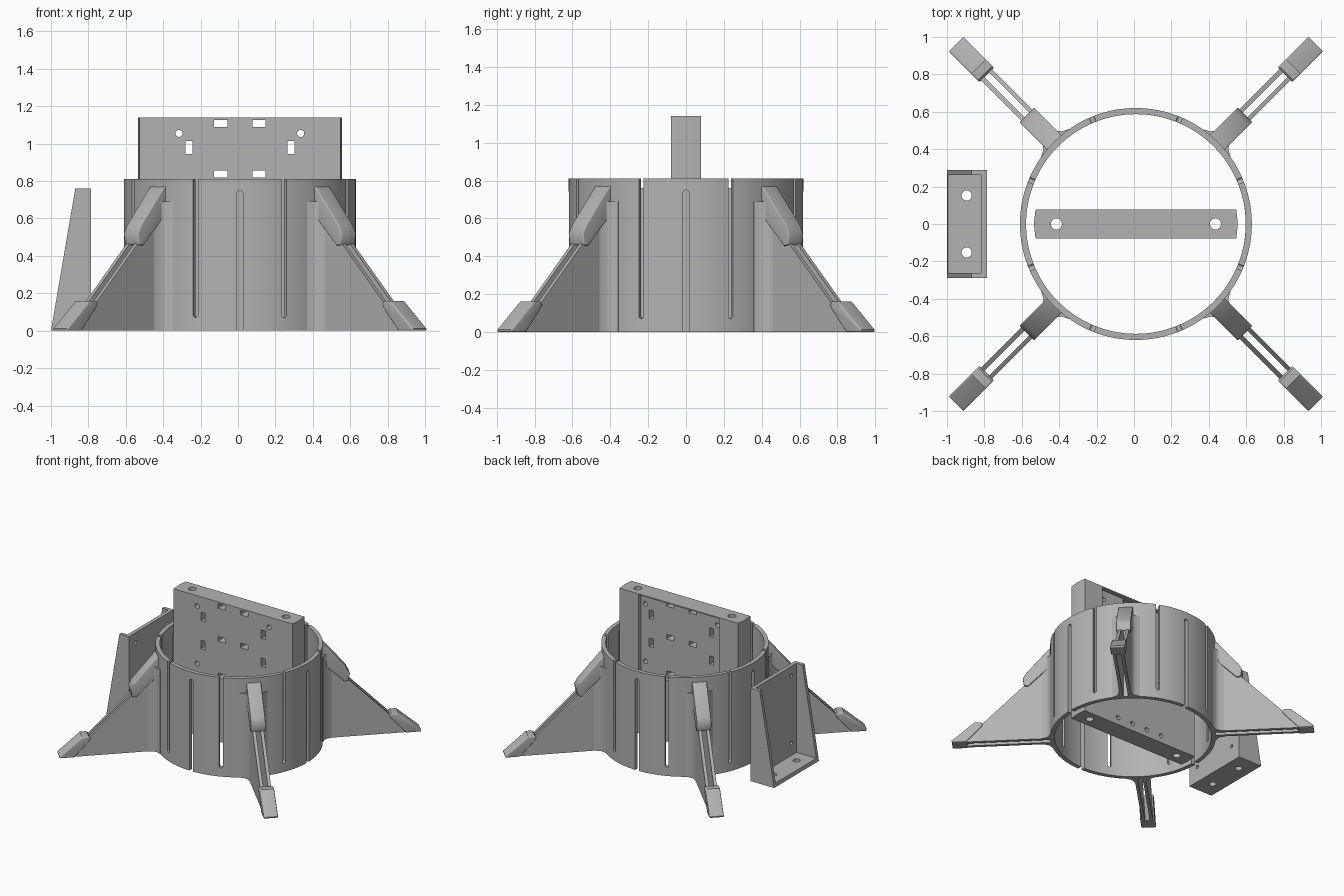
import bpy, bmesh, math
from mathutils import Matrix, Vector

if "Cube" in bpy.data.objects:
    bpy.data.objects.remove(bpy.data.objects["Cube"])

CX = 0.01                       # ring axis
grey = bpy.data.materials.new("plain grey")
grey.diffuse_color = (0.45, 0.45, 0.45, 1)
grey.use_nodes = True
grey.node_tree.nodes["Principled BSDF"].inputs["Base Color"].default_value = grey.diffuse_color

# local (x, y, extrude) -> world axes
SIDE = Matrix(((1, 0, 0, 0), (0, 0, -1, 0), (0, 1, 0, 0), (0, 0, 0, 1)))   # x-z outline, along -y
FLAT = Matrix.Identity(4)                                               # x-y outline, along z


def add_prism(bm, pts, d0, d1, m):
    """Extrude a closed 2D outline between two depths."""
    lo = [bm.verts.new(m @ Vector((x, y, d0))) for x, y in pts]
    hi = [bm.verts.new(m @ Vector((x, y, d1))) for x, y in pts]
    faces = [bm.faces.new(lo[::-1]), bm.faces.new(hi)]
    n = len(pts)
    for i in range(n):
        j = (i + 1) % n
        faces.append(bm.faces.new((lo[i], lo[j], hi[j], hi[i])))
    bmesh.ops.recalc_face_normals(bm, faces=faces)


def finish(bm, name):
    me = bpy.data.meshes.new(name)
    bm.to_mesh(me)
    bm.free()
    ob = bpy.data.objects.new(name, me)
    bpy.context.collection.objects.link(ob)
    me.materials.append(grey)
    return ob


def make(name, prisms):
    bm = bmesh.new()
    for p in prisms:
        add_prism(bm, *p)
    return finish(bm, name)


def activate(ob):
    bpy.ops.object.select_all(action='DESELECT')
    ob.select_set(True)
    bpy.context.view_layer.objects.active = ob


def apply_mod(ob, kind, **props):
    mod = ob.modifiers.new("m", kind)
    for k, v in props.items():
        setattr(mod, k, v)
    activate(ob)
    bpy.ops.object.modifier_apply(modifier=mod.name)


def cut(ob, prisms):
    cutter = make("cutter", prisms)
    cutter.hide_render = True
    apply_mod(ob, 'BOOLEAN', operation='DIFFERENCE', solver='EXACT', object=cutter)
    bpy.data.objects.remove(cutter)


def smooth(ob, angle=35):
    activate(ob)
    bpy.ops.object.shade_smooth_by_angle(angle=math.radians(angle))


def circle(x, y, r, n=20):
    return [(x + r * math.cos(2 * math.pi * i / n), y + r * math.sin(2 * math.pi * i / n)) for i in range(n)]


def rect(x0, y0, x1, y1):
    return [(x0, y0), (x1, y0), (x1, y1), (x0, y1)]


def slot(w, z0, z1, n=8):
    """Upright slot outline with rounded ends."""
    r = w / 2
    arc = [(r * math.cos(math.pi * i / n), r * math.sin(math.pi * i / n)) for i in range(n + 1)]
    return [(x, z1 - r + y) for x, y in arc] + [(-x, z0 + r - y) for x, y in arc]


def around(deg):
    return Matrix.Translation((CX, 0, 0)) @ Matrix.Rotation(math.radians(deg), 4, 'Z')


# slotted ring
ring = make("ring", [(circle(0, 0, 0.62, 128), 0, 0.81, around(0))])
cut(ring, [(circle(0, 0, 0.587, 128), -0.1, 1, around(0))])
cuts = []
for k in range(8):
    cuts.append((slot(0.027, 0.07, 1.0), 0.5, 0.7, around(22.5 + 45 * k) @ SIDE))
for k in range(4):
    cuts.append((slot(0.033, -0.1, 0.75), 0.5, 0.7, around(90 * k) @ SIDE))
cut(ring, cuts)
smooth(ring)

# four legs: twin walls, rounded hood and toe
WALL = [(0.6, 0), (1.3, 0), (1.3, 0.03), (1.15, 0.13), (0.80, 0.48), (0.6, 0.69)]
HOOD = [(0.595, 0.78), (0.63, 0.765), (0.80, 0.565), (0.825, 0.52), (0.815, 0.46), (0.785, 0.455), (0.595, 0.64)]
TOE = [(1.125, 0.145), (1.14, 0.16), (1.19, 0.16), (1.36, 0.012), (1.36, 0), (1.25, 0), (1.14, 0.12)]
FLARE = [(0.595, 0.02), (0.595, 0.105), (0.612, 0.105), (0.63, 0.07), (0.65, 0.054), (0.69, 0.042), (0.69, 0.02)]
MIRRORED = [(x, -y) for x, y in FLARE]
for k in range(4):
    m = around(45 + 90 * k)
    make("leg_walls", [(WALL, 0.018, 0.042, m @ SIDE), (WALL, -0.042, -0.018, m @ SIDE)])
    flare = make("leg_flare", [(FLARE, 0, 0.69, m), (MIRRORED, 0, 0.69, m)])
    smooth(flare)
    for name, outline, bevel in (("leg_hood", HOOD, 0.025), ("leg_toe", TOE, 0.02)):
        part = make(name, [(outline, -0.055, 0.055, m @ SIDE)])
        if name == "leg_hood":      # notch where the rail slot runs up into the hood
            cut(part, [(rect(0.72, 0.3, 0.80, 0.53), -0.02, 0.02, m @ SIDE)])
        apply_mod(part, 'BEVEL', width=bevel, segments=4, limit_method='ANGLE',
                  angle_limit=math.radians(60))
        smooth(part, 40)

# upright mounting board with bowed ends
X = 0.537
BOARD = [(-X, -0.078), (X, -0.078), (X + 0.008, 0), (X, 0.078), (-X, 0.078), (-X - 0.008, 0)]
board = make("mounting_board", [(BOARD, 0, 1.14, around(0))])
side = around(0) @ SIDE
cut(board, [(rect(-0.365, 0.5, 0.365, 1.13), -0.2, -0.045, side)])      # shallow rear recess
holes = [(circle(s * 0.425, 0, 0.03), -0.1, 1.3, around(0)) for s in (-1, 1)]
for s in (-1, 1):
    for z in (1.055, 0.585):
        holes.append((circle(s * 0.325, z, 0.019), -0.2, 0.2, side))
    for z in (0.98, 0.75):
        holes.append((rect(s * 0.273 - 0.019, z - 0.035, s * 0.273 + 0.019, z + 0.035), -0.2, 0.2, side))
    for z in (1.107, 0.838, 0.54):
        holes.append((rect(s * 0.102 - 0.035, z - 0.019, s * 0.102 + 0.035, z + 0.019), -0.2, 0.2, side))
    for x in (0.07, 0.21):
        holes.append((circle(s * x, 0.06, 0.018), -0.2, 0.2, side))
cut(board, holes)
smooth(board, 30)

# separate open bracket: sloped cheeks, back plate and floor
CHEEK = [(-1, 0), (-0.785, 0), (-0.785, 0.76), (-0.87, 0.76)]
bracket = make("bracket", [(CHEEK, -0.29, 0.29, SIDE)])
cut(bracket, [([(-1.2, 0.03), (-0.815, 0.03), (-0.815, 1), (-1.2, 1)], -0.263, 0.263, SIDE)])
ALONG_X = Matrix(((0, 0, 1, 0), (1, 0, 0, 0), (0, 1, 0, 0), (0, 0, 0, 1)))
drill = [(circle(-0.895, s * 0.152, 0.027), -0.1, 0.1, FLAT) for s in (-1, 1)]
drill += [(circle(s * 0.2, z, 0.014), -0.9, -0.7, ALONG_X) for s in (-1, 1) for z in (0.13, 0.68)]
cut(bracket, drill)
smooth(bracket, 30)
